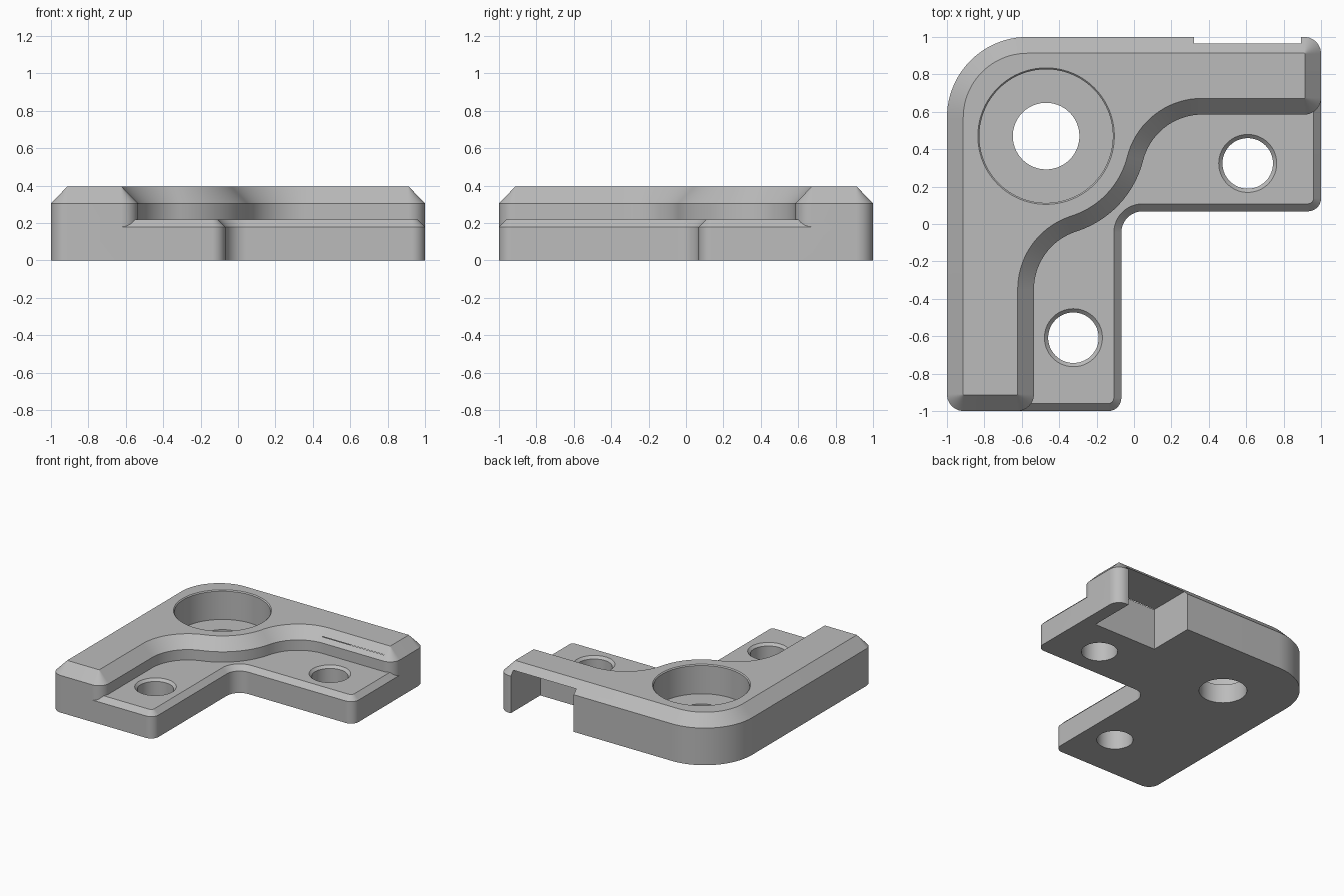
import bpy
import bmesh
from math import sin, cos, pi, sqrt, radians

cube = bpy.data.objects.get("Cube")
if cube:
    bpy.data.objects.remove(cube, do_unlink=True)

# One plain grey for the whole part
GREY = (0.5, 0.5, 0.5, 1)
grey = bpy.data.materials.new("plain_grey")
grey.use_nodes = True
grey.diffuse_color = GREY
grey.node_tree.nodes["Principled BSDF"].inputs["Base Color"].default_value = GREY


def outline(arcs, inset):
    """Corner arcs (x, y, radius, start, end in degrees) joined by straight lines."""
    points = []
    for x, y, r, start, end in arcs:
        r += -inset if end > start else inset
        steps = max(8, int(abs(end - start) / 4))
        for i in range(steps + 1):
            a = radians(start + (end - start) * i / steps)
            points.append((x + r * cos(a), y + r * sin(a)))
    return points


def loft(name, arcs, levels):
    """Solid through the outline at each (height, inset) level."""
    bm = bmesh.new()
    rings = [[bm.verts.new((x, y, z)) for x, y in outline(arcs, d)] for z, d in levels]
    for low, high in zip(rings, rings[1:]):
        for i in range(len(low)):
            j = (i + 1) % len(low)
            bm.faces.new((low[i], low[j], high[j], high[i]))
    bm.faces.new(rings[0][::-1])
    bm.faces.new(rings[-1])
    bmesh.ops.recalc_face_normals(bm, faces=bm.faces)
    mesh = bpy.data.meshes.new(name)
    bm.to_mesh(mesh)
    bm.free()
    mesh.materials.append(grey)
    obj = bpy.data.objects.new(name, mesh)
    bpy.context.collection.objects.link(obj)
    return obj


def round_cutter(name, x, y, levels):
    """Turned cutter from (height, radius) levels."""
    bm = bmesh.new()
    n = 96
    rings = [[bm.verts.new((x + r * cos(2 * pi * i / n), y + r * sin(2 * pi * i / n), z))
              for i in range(n)] for z, r in levels]
    for low, high in zip(rings, rings[1:]):
        for i in range(n):
            j = (i + 1) % n
            bm.faces.new((low[i], low[j], high[j], high[i]))
    bm.faces.new(rings[0][::-1])
    bm.faces.new(rings[-1])
    mesh = bpy.data.meshes.new(name)
    bm.to_mesh(mesh)
    bm.free()
    mesh.materials.append(grey)
    obj = bpy.data.objects.new(name, mesh)
    bpy.context.collection.objects.link(obj)
    return obj


def combine(target, other, operation):
    other.hide_render = True
    mod = target.modifiers.new(operation.title(), 'BOOLEAN')
    mod.operation = operation
    mod.solver = 'EXACT'
    mod.object = other
    bpy.ops.object.select_all(action='DESELECT')
    bpy.context.view_layer.objects.active = target
    target.select_set(True)
    bpy.ops.object.modifier_apply(modifier=mod.name)
    bpy.data.objects.remove(other, do_unlink=True)


# Shared outer corners
R = 0.09
front_left = (-1 + R, -1 + R, R, 180, 270)
back_right = (1 - R, 1 - R, R, 0, 90)
back_left = (-0.57, 0.57, 0.43, 90, 180)

# Low L-shaped plate with a small chamfer
EDGE = 0.068
bracket = loft("corner_bracket", [
    front_left,
    (EDGE * -1 - 0.07, -0.93, 0.07, 270, 360),
    (EDGE * -1 + 0.115, EDGE - 0.115, 0.115, 180, 90),
    (0.93, EDGE + 0.07, 0.07, 270, 360),
    back_right, back_left], [(0, 0), (0.18, 0), (0.22, 0.04)])

# Raised rim: the wall bulges around the bore between two sweeping fillets
BX, BY, BULGE, SWEEP = -0.47, 0.47, 0.535, 0.325
WALL_X, WALL_Y = -0.535, 0.585
reach = BULGE + SWEEP
sx, ty = WALL_X + SWEEP, WALL_Y - SWEEP
sy = BY - sqrt(reach ** 2 - (sx - BX) ** 2)
tx = BX + sqrt(reach ** 2 - (ty - BY) ** 2)


def bearing(x, y):
    from math import atan2, degrees
    return degrees(atan2(y - BY, x - BX))


a, b = bearing(sx, sy), bearing(tx, ty)
rim = loft("raised_rim", [
    front_left,
    (WALL_X - R, -1 + R, R, 270, 360),
    (sx, sy, SWEEP, 180, a + 180),
    (BX, BY, BULGE, a, b),
    (tx, ty, SWEEP, b + 180, 90),
    (1 - R, WALL_Y + R, R, 270, 360),
    back_right, back_left], [(0, 0), (0.305, 0), (0.395, 0.087)])
combine(bracket, rim, 'UNION')

# Stepped main bore with a fine edge break
combine(bracket, round_cutter("bore_cutter", BX, BY, [
    (-0.1, 0.178), (0.155, 0.178), (0.155, 0.357), (0.387, 0.357),
    (0.395, 0.365), (0.5, 0.365)]), 'DIFFERENCE')

# Countersunk screw holes
for x, y in ((0.608, 0.324), (-0.324, -0.608)):
    combine(bracket, round_cutter("screw_cutter", x, y, [
        (-0.1, 0.135), (0.2, 0.135), (0.22, 0.155), (0.35, 0.155)]), 'DIFFERENCE')

# Slot open to the back and the underside
bpy.ops.mesh.primitive_cube_add(size=1, location=(0.606, 0.867, 0.12))
slot = bpy.context.object
slot.name = "slot_cutter"
slot.scale = (0.572, 0.5, 0.44)
bpy.ops.object.transform_apply(location=True, rotation=False, scale=True)
slot.data.materials.append(grey)
combine(bracket, slot, 'DIFFERENCE')

# Smooth curves, crisp edges
bpy.ops.object.select_all(action='DESELECT')
bracket.select_set(True)
bpy.context.view_layer.objects.active = bracket
bpy.ops.object.shade_smooth_by_angle(angle=radians(25))
